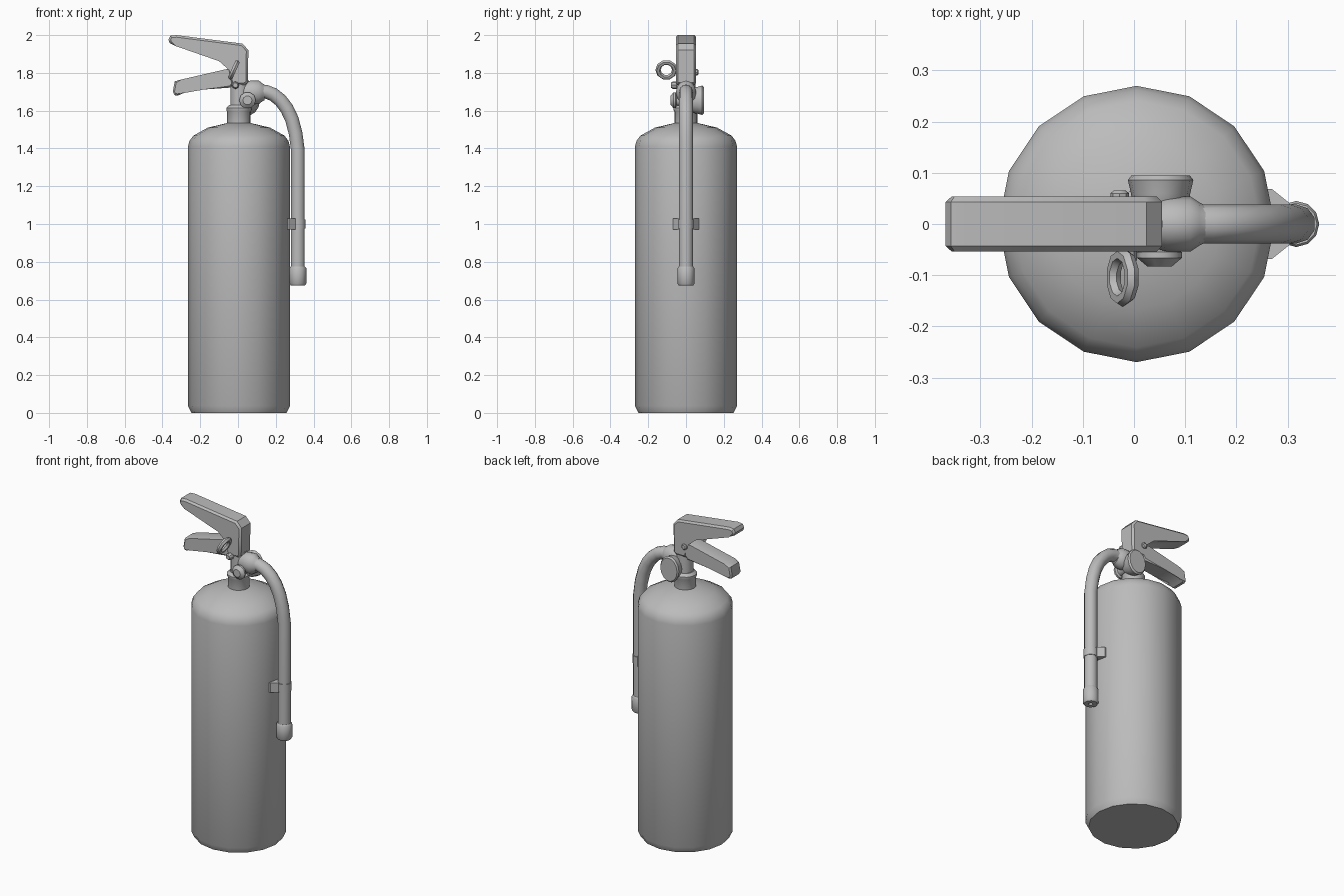
import bpy, bmesh, math
from mathutils import Matrix, Vector

if "Cube" in bpy.data.objects:
    bpy.data.objects.remove(bpy.data.objects["Cube"])

grey = bpy.data.materials.new("plain_grey")
grey.diffuse_color = (0.5, 0.5, 0.5, 1)
grey.use_nodes = True
grey.node_tree.nodes["Principled BSDF"].inputs["Base Color"].default_value = grey.diffuse_color


def finish(name, bm):
    bmesh.ops.recalc_face_normals(bm, faces=bm.faces)
    me = bpy.data.meshes.new(name)
    bm.to_mesh(me)
    bm.free()
    me.materials.append(grey)
    ob = bpy.data.objects.new(name, me)
    bpy.context.collection.objects.link(ob)
    return ob


def lathe(name, profile, loc, sides=12, axis=(0, 0, 1), scale=(1, 1, 1)):
    """Spin (radius, height) pairs about an axis through loc and cap both ends."""
    bm = bmesh.new()
    rings = []
    for r, h in profile:
        rings.append([bm.verts.new((r * math.cos(2 * math.pi * i / sides),
                                    r * math.sin(2 * math.pi * i / sides), h))
                      for i in range(sides)])
    for a, b in zip(rings, rings[1:]):
        for i in range(sides):
            j = (i + 1) % sides
            bm.faces.new((a[i], a[j], b[j], b[i]))
    bm.faces.new(rings[0])
    bm.faces.new(rings[-1])
    rot = Vector((0, 0, 1)).rotation_difference(Vector(axis)).to_matrix().to_4x4()
    bm.transform(Matrix.Translation(loc) @ Matrix.Diagonal((*scale, 1)) @ rot)
    return finish(name, bm)


def extrude(name, pts, half, to3d, bevel=0.0):
    """Extrude a 2D outline between -half and +half, with optional bevel."""
    bm = bmesh.new()
    a = [bm.verts.new(to3d(u, v, -half)) for u, v in pts]
    b = [bm.verts.new(to3d(u, v, half)) for u, v in pts]
    caps = [bm.faces.new(a), bm.faces.new(b)]
    for i in range(len(pts)):
        j = (i + 1) % len(pts)
        bm.faces.new((a[i], a[j], b[j], b[i]))
    if bevel:
        edges = list({e for f in caps for e in f.edges})
        bmesh.ops.bevel(bm, geom=edges, offset=bevel, segments=1, affect='EDGES')
    return finish(name, bm)


def side_view(u, v, w):
    return (u, w, v)


def top_view(u, v, w):
    return (u, v, 1.0 + w)


CX = 0.005

# Tank with chamfered foot and low dome
lathe("tank", [(0.252, 0), (0.27, 0.037), (0.27, 1.41), (0.262, 1.44), (0.241, 1.468),
               (0.165, 1.51), (0.06, 1.535)], (CX, 0, 0), 16)

# Neck collar and valve stem
lathe("neck_collar", [(0.062, 1.52), (0.062, 1.595), (0.066, 1.602), (0.066, 1.615),
                      (0.05, 1.63)], (CX, 0, 0), 16)
lathe("valve_stem", [(0.049, 1.61), (0.049, 1.76)], (CX + 0.003, 0, 0), 12)

# Carrying handle with its upright web
extrude("upper_handle", [(-0.368, 1.976), (-0.358, 1.997), (-0.325, 2.0), (0.024, 1.955),
                         (0.055, 1.92), (0.052, 1.75), (0.035, 1.735), (-0.038, 1.735),
                         (-0.036, 1.82), (-0.095, 1.872), (-0.33, 1.942), (-0.362, 1.958)],
        0.054, side_view, 0.011)

# Squeeze lever
extrude("lower_lever", [(-0.345, 1.70), (-0.335, 1.755), (-0.30, 1.765), (-0.07, 1.818),
                        (-0.02, 1.825), (-0.01, 1.76), (-0.04, 1.722), (-0.18, 1.712),
                        (-0.29, 1.702), (-0.318, 1.68), (-0.336, 1.682)],
        0.049, side_view, 0.009)

# Safety pin, its end stub and pull ring
lathe("pin_stub", [(0.018, 0.03), (0.018, 0.06), (0.012, 0.065)], (-0.028, 0, 1.803), 8, (0, 1, 0))
lathe("pin_head", [(0.02, 0.03), (0.02, 0.07), (0.013, 0.08)], (-0.014, 0, 1.735), 8, (0, -1, 0))
bpy.ops.mesh.primitive_torus_add(major_radius=0.044, minor_radius=0.014,
                                 major_segments=10, minor_segments=6,
                                 location=(-0.022, -0.104, 1.816))
ring = bpy.context.object
ring.name = "pull_ring"
ring.rotation_euler = Vector((0.91, 0, -0.41)).to_track_quat('Z', 'Y').to_euler()
ring.data.materials.append(grey)

# Pressure gauge at the back and plug at the front
lathe("gauge", [(0.035, 0), (0.056, 0.045), (0.058, 0.06), (0.064, 0.086), (0.057, 0.095)],
      (0.052, 0, 1.655), 14, (0, 1, 0), (1, 1, 1.25))
lathe("front_plug", [(0.03, 0), (0.03, 0.05), (0.044, 0.055), (0.044, 0.066), (0.024, 0.083)],
      (0.05, 0, 1.655), 10, (0, -1, 0))

# Hose outlet collar
lathe("hose_collar", [(0.045, 0.03), (0.054, 0.065), (0.054, 0.11), (0.042, 0.128),
                      (0.036, 0.14)], (0, 0, 1.697), 12, (1, 0, 0), (1, 1, 1.15))

# Hose swept along a bent path
path = [(0.11, 1.70), (0.15, 1.70), (0.188, 1.685), (0.225, 1.655), (0.258, 1.612),
        (0.285, 1.555), (0.305, 1.48), (0.317, 1.39), (0.317, 0.75)]
cu = bpy.data.curves.new("hose", 'CURVE')
cu.dimensions = '3D'
cu.bevel_depth = 0.038
cu.bevel_resolution = 3
cu.use_fill_caps = True
sp = cu.splines.new('POLY')
sp.points.add(len(path) - 1)
for p, (x, z) in zip(sp.points, path):
    p.co = (x, 0, z, 1)
cu.materials.append(grey)
hose = bpy.data.objects.new("hose", cu)
bpy.context.collection.objects.link(hose)
bpy.ops.object.select_all(action='DESELECT')
hose.select_set(True)
bpy.context.view_layer.objects.active = hose
bpy.ops.object.convert(target='MESH')

# Nozzle with a small recessed outlet
lathe("nozzle", [(0.012, 0.72), (0.012, 0.675), (0.038, 0.675), (0.045, 0.685),
                 (0.045, 0.765), (0.038, 0.775)], (0.317, 0, 0), 12)

# Hose clip: wedge on the tank and band around the hose
extrude("clip_wedge", [(0.25, -0.068), (0.27, -0.068), (0.305, -0.04), (0.305, 0.04),
                       (0.27, 0.068), (0.25, 0.068)], 0.03, top_view)
lathe("clip_band", [(0.041, 0.975), (0.041, 1.025)], (0.317, 0, 0), 12)

# Smooth shading with sharp edges kept
bpy.ops.object.select_all(action='DESELECT')
for ob in bpy.data.objects:
    ob.select_set(True)
bpy.context.view_layer.objects.active = hose
bpy.ops.object.shade_smooth_by_angle(angle=math.radians(37))
